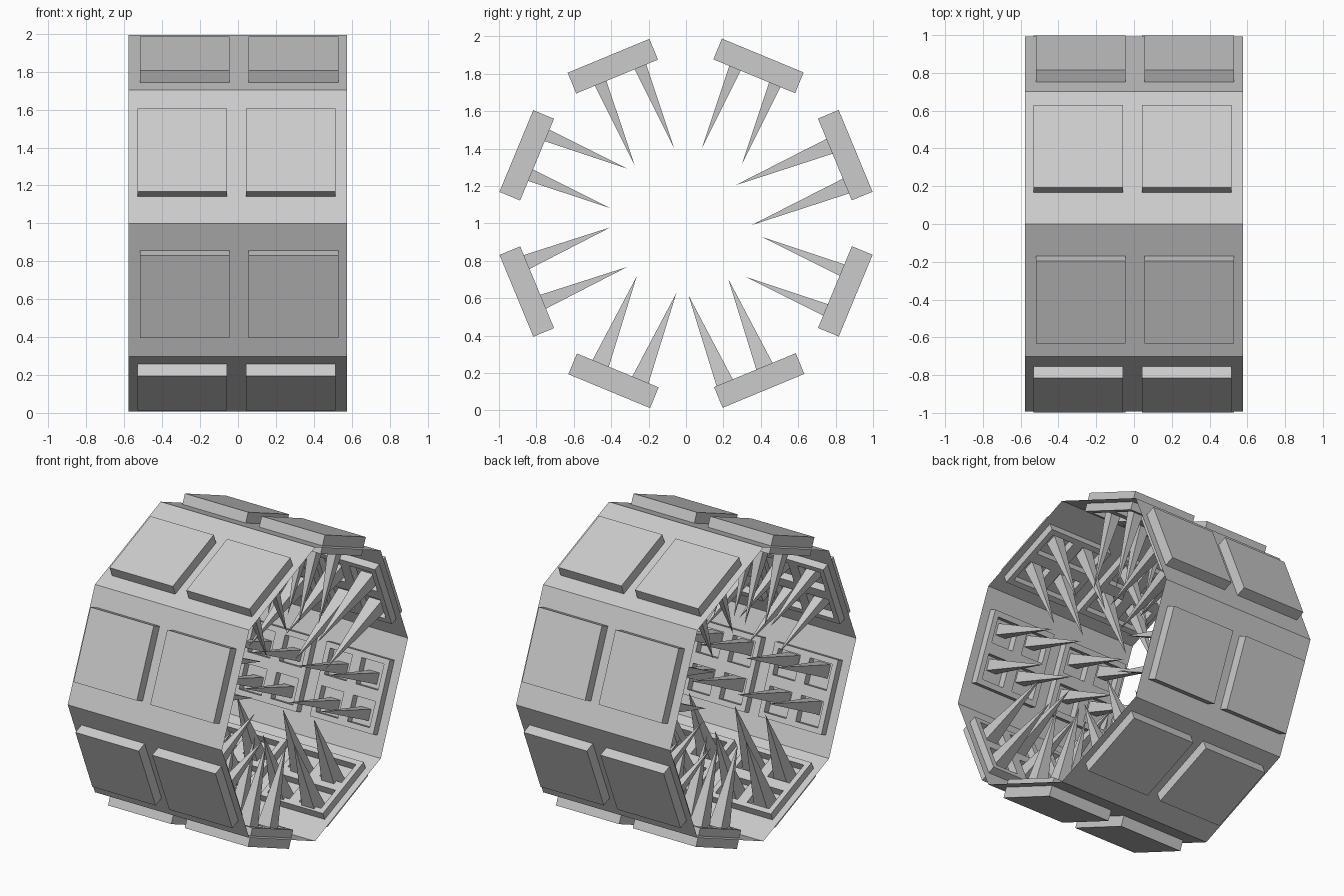
import bpy, bmesh, math
from mathutils import Matrix, Vector

if "Cube" in bpy.data.objects:
    bpy.data.objects.remove(bpy.data.objects["Cube"])

R_OUT, R_IN, HALF = 0.986, 0.866, 0.2365   # panel radii and half width
# per side: (panel tangential shift, spike tangential shift, spike tip radius, spike base width)
SIDES = [(0.011, -0.028, 0.32, 0.095), (-0.036, -0.04, 0.40, 0.075),
         (0.040, 0.02, 0.387, 0.075), (-0.010, -0.035, 0.40, 0.075),
         (0.011, -0.02, 0.38, 0.09), (-0.036, -0.02, 0.363, 0.105),
         (0.040, -0.02, 0.36, 0.105), (-0.010, -0.027, 0.40, 0.075)]


def finish(bm, name, matrix=None):
    bmesh.ops.recalc_face_normals(bm, faces=bm.faces)
    me = bpy.data.meshes.new(name)
    bm.to_mesh(me)
    bm.free()
    ob = bpy.data.objects.new(name, me)
    if matrix:
        ob.matrix_world = matrix
    bpy.context.collection.objects.link(ob)
    return ob


def shell():
    # thin open octagonal tube
    bm = bmesh.new()
    rings = [[bm.verts.new((x, 0.993 * math.cos(k * math.pi / 4), 1 + 0.993 * math.sin(k * math.pi / 4)))
              for k in range(8)] for x in (-0.578, 0.576)]
    for k in range(8):
        j = (k + 1) % 8
        bm.faces.new((rings[0][k], rings[0][j], rings[1][j], rings[1][k]))
    finish(bm, "octagonal_shell")


def panel(name, cx, cy, matrix):
    # square block whose inner side has a 2 x 2 set of square pockets
    bm = bmesh.new()
    bmesh.ops.create_grid(bm, x_segments=2, y_segments=2, size=HALF,
                          matrix=Matrix.Translation((cx, cy, R_IN)))
    border = [e for e in bm.edges if e.is_boundary]
    cells = list(bm.faces)
    ext = bmesh.ops.extrude_edge_only(bm, edges=border)["geom"]
    rim = [v for v in ext if isinstance(v, bmesh.types.BMVert)]
    bmesh.ops.translate(bm, verts=rim, vec=(0, 0, R_OUT - R_IN))
    bmesh.ops.contextual_create(bm, geom=[e for e in bm.edges if e.is_boundary])
    bmesh.ops.inset_individual(bm, faces=cells, thickness=0.05)
    pockets = bmesh.ops.extrude_discrete_faces(bm, faces=cells)["faces"]
    bmesh.ops.translate(bm, verts=list({v for f in pockets for v in f.verts}), vec=(0, 0, 0.06))
    finish(bm, name, matrix)


def spikes(name, cx, cy, tip, width, matrix):
    # four long square pyramids pointing to the centre
    bm = bmesh.new()
    base = R_IN + 0.06
    w = width / 2
    for sx in (-0.115, 0.115):
        for sy in (-0.115, 0.115):
            c = Vector((cx + sx, cy + sy, base))
            q = [bm.verts.new(c + Vector((a * w, b * w, 0)))
                 for a, b in ((-1, -1), (1, -1), (1, 1), (-1, 1))]
            t = bm.verts.new((c.x, c.y, tip))
            bm.faces.new(q)
            for i in range(4):
                bm.faces.new((q[i], q[(i + 1) % 4], t))
    finish(bm, name, matrix)


shell()
for k, (shift, spike_shift, tip, width) in enumerate(SIDES):
    angle = math.radians(22.5 + 45 * k)
    m = Matrix.Translation((0, 0, 1)) @ Matrix.Rotation(angle - math.pi / 2, 4, 'X')
    offset = 0.006 if k % 2 == 0 else -0.008      # sides alternate slightly
    for s, side in ((-1, "left"), (1, "right")):
        cx = s * 0.287 + offset
        panel(f"panel_{k + 1}_{side}", cx, -shift, m)
        spikes(f"spikes_{k + 1}_{side}", cx, -spike_shift, tip, width, m)
